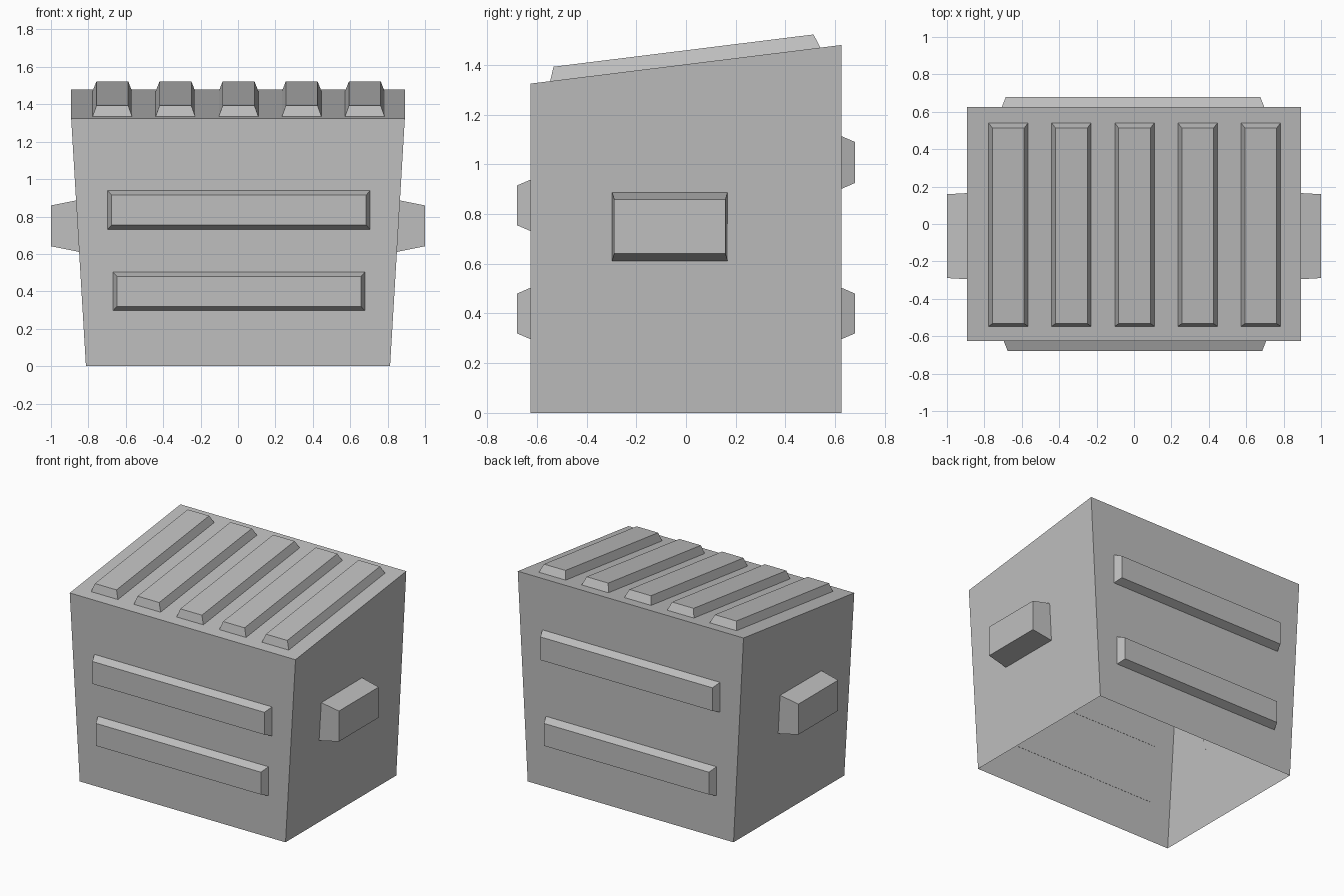
import bpy
import bmesh
from mathutils import Vector

default = bpy.data.objects.get("Cube")
if default:
    bpy.data.objects.remove(default, do_unlink=True)

# Single grey material
grey = bpy.data.materials.new("plain grey")
grey.use_nodes = True
COLOUR = (0.52, 0.52, 0.52, 1)
grey.diffuse_color = COLOUR
grey.node_tree.nodes["Principled BSDF"].inputs["Base Color"].default_value = COLOUR

HALF_Y, FRONT_Z, BACK_Z = 0.625, 1.325, 1.48
BOTTOM_X, TOP_X = 0.813, 0.892


def add_object(name, bm):
    mesh = bpy.data.meshes.new(name)
    bm.to_mesh(mesh)
    bm.free()
    mesh.materials.append(grey)
    obj = bpy.data.objects.new(name, mesh)
    bpy.context.collection.objects.link(obj)
    return obj


def raised_panel(name, origin, u, v, u_range, v_range, inset_u, inset_v, height, sink=0.003):
    """Bevel-sided slab standing on the plane through origin spanned by u and v."""
    origin, u, v = Vector(origin), Vector(u).normalized(), Vector(v).normalized()
    n = u.cross(v)
    bm = bmesh.new()
    rings = []
    for du, dv, h in ((0, 0, -sink), (inset_u, inset_v, height)):
        u0, u1 = u_range[0] + du, u_range[1] - du
        v0, v1 = v_range[0] + dv, v_range[1] - dv
        corners = ((u0, v0), (u1, v0), (u1, v1), (u0, v1))
        rings.append([bm.verts.new(origin + u * a + v * b + n * h) for a, b in corners])
    base, top = rings
    bm.faces.new(base[::-1])
    bm.faces.new(top)
    for i in range(4):
        j = (i + 1) % 4
        bm.faces.new((base[i], base[j], top[j], top[i]))
    return add_object(name, bm)


# Tapered body with a sloping lid, open underneath
bm = bmesh.new()
bmesh.ops.create_cube(bm, size=2)
bm.faces.ensure_lookup_table()
floor = [f for f in bm.faces if f.normal.z < -0.5]
bmesh.ops.delete(bm, geom=floor, context="FACES_ONLY")
for vert in bm.verts:
    upper, back = vert.co.z > 0, vert.co.y > 0
    vert.co.x *= TOP_X if upper else BOTTOM_X
    vert.co.y *= HALF_Y
    vert.co.z = (BACK_Z if back else FRONT_Z) if upper else 0
add_object("body", bm)

# Lid ribs running down the slope
slope = Vector((0, 2 * HALF_Y, BACK_Z - FRONT_Z))
lid_centre = (0, 0, (FRONT_Z + BACK_Z) / 2)
for i in range(5):
    x = (i - 2) * 0.3375 + 0.003
    raised_panel(f"lid_rib_{i + 1}", lid_centre, (1, 0, 0), slope,
                 (x - 0.107, x + 0.107), (-0.552, 0.546), 0.022, 0.022, 0.056)

# Horizontal ribs on the front and back walls
for side, sign, upper_z in (("front", -1, (0.73, 0.94)), ("back", 1, (0.90, 1.115))):
    for level, half, z_range in (("upper", 0.703, upper_z), ("lower", 0.675, (0.295, 0.505))):
        raised_panel(f"{side}_{level}_rib", (-sign * 0.005, sign * HALF_Y, 0),
                     (-sign, 0, 0), (0, 0, 1), (-half, half), z_range,
                     0.023, 0.025, 0.055)

# Side handles
for side, sign in (("left", 1), ("right", -1)):
    y_range = sorted((sign * -0.298, sign * 0.168))
    raised_panel(f"{side}_handle", (sign * 0.855, 0, 0), (0, sign, 0), (0, 0, 1),
                 y_range, (0.61, 0.89), 0.009, 0.031, 0.145, sink=0.009)
